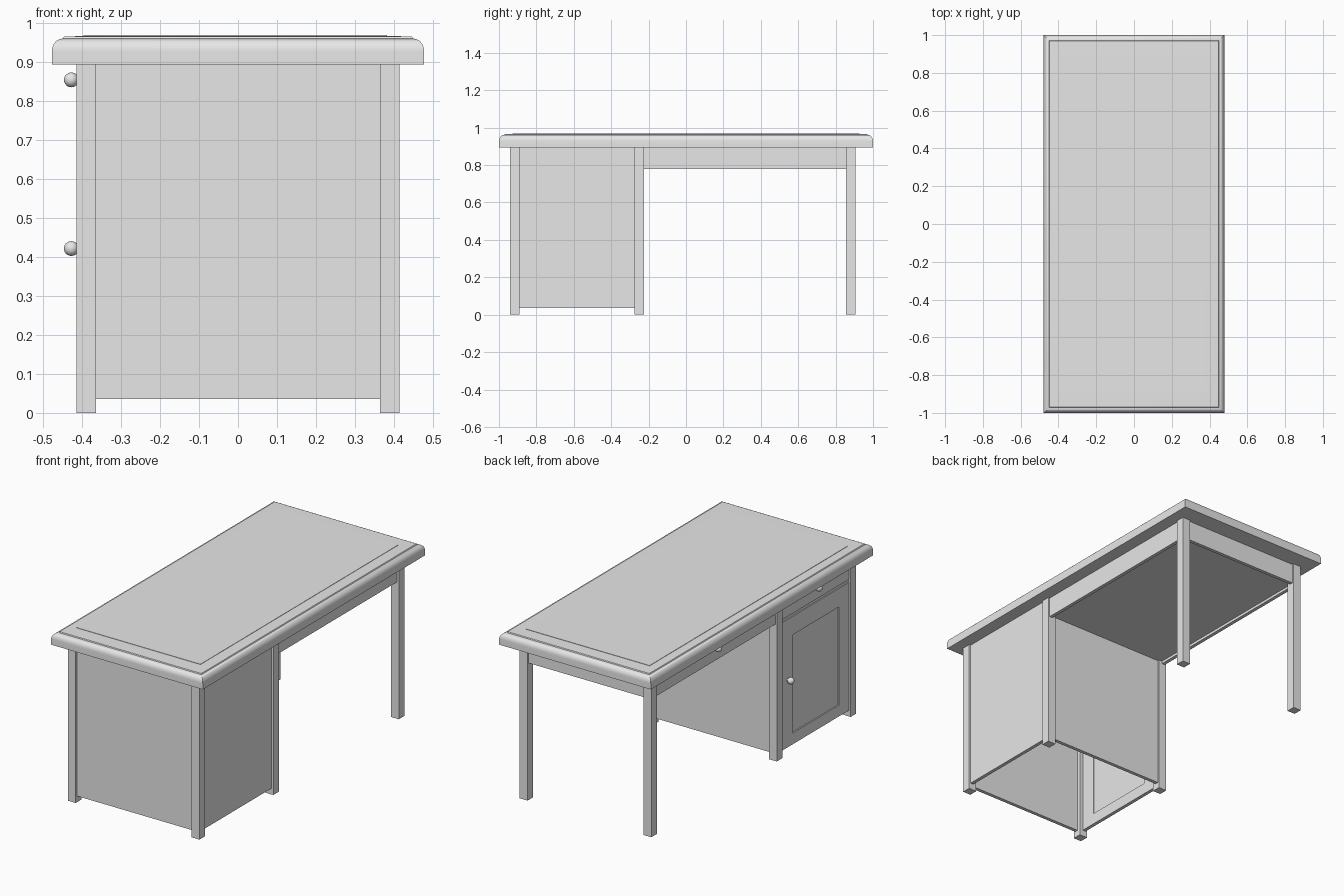
import bpy
import bmesh
from math import sin, cos, pi, radians
from mathutils import Matrix

cube = bpy.data.objects.get("Cube")
if cube:
    bpy.data.objects.remove(cube, do_unlink=True)

grey = bpy.data.materials.new("plain_grey")
grey.use_nodes = True
grey.diffuse_color = (0.8, 0.8, 0.8, 1)
grey.node_tree.nodes["Principled BSDF"].inputs["Base Color"].default_value = (0.8, 0.8, 0.8, 1)


def finish(name, bm, smooth=False):
    bmesh.ops.recalc_face_normals(bm, faces=bm.faces)
    mesh = bpy.data.meshes.new(name)
    bm.to_mesh(mesh)
    bm.free()
    mesh.materials.append(grey)
    obj = bpy.data.objects.new(name, mesh)
    bpy.context.collection.objects.link(obj)
    if smooth:
        bpy.ops.object.select_all(action="DESELECT")
        obj.select_set(True)
        bpy.context.view_layer.objects.active = obj
        bpy.ops.object.shade_smooth_by_angle(angle=radians(40))
    return obj


def box(name, x, y, z):
    """Box spanning the (low, high) pairs x, y and z."""
    bm = bmesh.new()
    bmesh.ops.create_cube(bm, size=1)
    for v in bm.verts:
        v.co = [(a + b) / 2 + c * (b - a) for (a, b), c in zip((x, y, z), v.co)]
    return finish(name, bm)


def knob(name, y, z):
    """Round knob with a short stem, on the drawer side."""
    bm = bmesh.new()
    bmesh.ops.create_uvsphere(bm, u_segments=20, v_segments=12, radius=0.019,
                              matrix=Matrix.Translation((-0.428, y, z)))
    bmesh.ops.create_cone(bm, cap_ends=True, segments=12, radius1=0.008, radius2=0.008, depth=0.03,
                          matrix=Matrix.Translation((-0.408, y, z)) @ Matrix.Rotation(pi / 2, 4, "Y"))
    finish(name, bm, smooth=True)


# Table top: rectangular rings lofted along a rounded edge profile
HX, HY, UNDER, TOP = 0.478, 1.0, 0.895, 0.78
profile = [(0, UNDER), (0, 0.928)]
for i in range(1, 9):
    a = i / 8 * pi / 2
    profile.append((0.028 * (1 - cos(a)), 0.928 + 0.033 * sin(a)))
profile += [(0.031, 0.966), (0.085, 0.968)]
bm = bmesh.new()
rings = []
for inset, z in profile:
    w, d = HX - inset, HY - inset
    rings.append([bm.verts.new(p) for p in ((-w, -d, z), (w, -d, z), (w, d, z), (-w, d, z))])
for low, high in zip(rings, rings[1:]):
    for i in range(4):
        j = (i + 1) % 4
        bm.faces.new((low[i], low[j], high[j], high[i]))
bm.faces.new(rings[0])
bm.faces.new(rings[-1])
finish("table_top", bm, smooth=True)
box("writing_panel", (-0.397, 0.383), (-0.885, 0.895), (0.96, 0.97))

# Six square legs
leg_rows = {"front": (-0.94, -0.89), "middle": (-0.275, -0.225), "back": (0.855, 0.905)}
for row, span in leg_rows.items():
    box(row + "_left_leg", (0.365, 0.415), span, (0, UNDER))
    box(row + "_right_leg", (-0.415, -0.365), span, (0, UNDER))

# Cabinet walls, open underneath
INNER = (-0.37, 0.37)
CAB = (-0.895, -0.27)
FLOOR = 0.036
box("cabinet_front_panel", INNER, (-0.93, -0.91), (FLOOR, UNDER))
box("cabinet_back_panel", INNER, (-0.255, -0.235), (FLOOR, UNDER))
box("cabinet_side_panel", (0.385, 0.405), CAB, (FLOOR, UNDER))
box("cabinet_ceiling", (-0.39, 0.39), (-0.915, -0.25), (0.795, 0.805))

# Framed door and drawer above it
FACE = (-0.406, -0.386)
box("cabinet_drawer_front", FACE, CAB, (0.782, UNDER))
box("cabinet_rail", (-0.400, -0.384), CAB, (0.76, 0.782))
box("door_near_stile", FACE, (-0.377, -0.27), (FLOOR, 0.765))
box("door_far_stile", FACE, (-0.895, -0.80), (FLOOR, 0.765))
box("door_bottom_rail", FACE, (-0.80, -0.377), (FLOOR, 0.10))
box("door_top_rail", FACE, (-0.80, -0.377), (0.66, 0.765))
box("door_panel", (-0.399, -0.391), (-0.81, -0.37), (0.09, 0.67))

# Apron, drawer front and drawer bottom over the leg space
SPAN = (-0.23, 0.86)
box("left_apron", (0.385, 0.405), SPAN, (TOP, UNDER))
box("wide_drawer_front", FACE, SPAN, (TOP, UNDER))
box("back_apron", INNER, (0.875, 0.895), (TOP, UNDER))
box("wide_drawer_bottom", (-0.39, 0.39), (-0.24, 0.88), (0.795, 0.805))

# Knobs
knob("wide_drawer_knob", 0.32, 0.855)
knob("cabinet_drawer_knob", -0.585, 0.855)
knob("door_knob", -0.333, 0.422)
